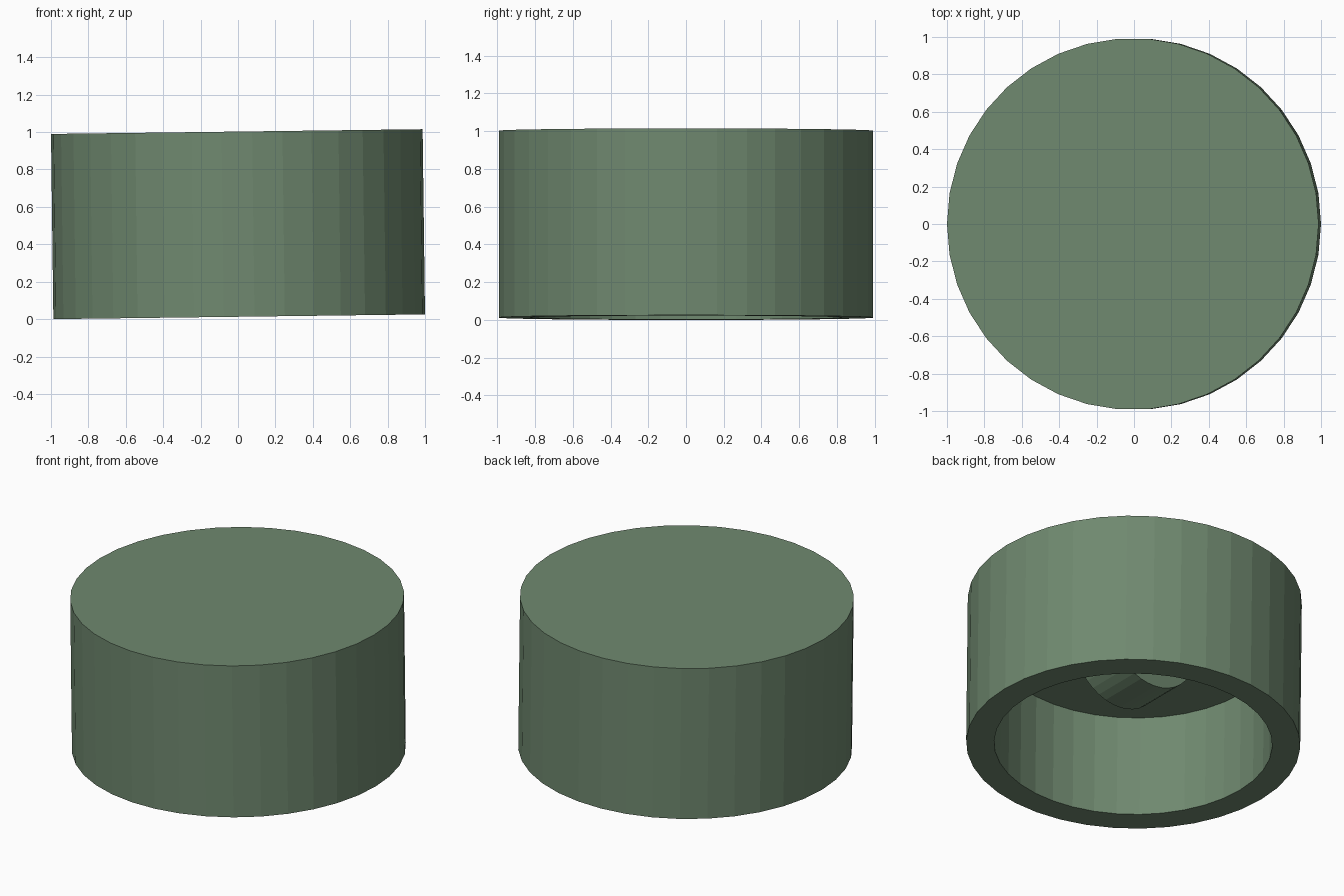
import bpy, bmesh, math

if "Cube" in bpy.data.objects:
    bpy.data.objects.remove(bpy.data.objects["Cube"])

R, R_IN, H, CEIL, SIDES = 0.9935, 0.827, 0.99, 0.665, 38
LUG_R, LUG_L = 0.33, 0.33
TILT = math.radians(-0.73)

green = bpy.data.materials.new("green")
green.diffuse_color = (0.16, 0.25, 0.16, 1)
green.use_nodes = True
green.node_tree.nodes["Principled BSDF"].inputs["Base Color"].default_value = green.diffuse_color


def add_part(name, bm):
    bmesh.ops.recalc_face_normals(bm, faces=bm.faces)
    mesh = bpy.data.meshes.new(name)
    bm.to_mesh(mesh)
    bm.free()
    mesh.materials.append(green)
    ob = bpy.data.objects.new(name, mesh)
    bpy.context.collection.objects.link(ob)
    # whole model leans very slightly to the left
    ob.rotation_euler.y = TILT
    ob.location = (-H / 2 * math.sin(TILT), 0, R * math.sin(-TILT))
    return ob


# Hollow cap: rings joined from the closed top, down the wall, up to the ceiling
bm = bmesh.new()
rings = []
for r, z in [(R, H), (R, 0), (R_IN, 0), (R_IN, CEIL)]:
    rings.append([bm.verts.new((r * math.cos(a), r * math.sin(a), z))
                  for a in (2 * math.pi * i / SIDES for i in range(SIDES))])
for upper, lower in zip(rings, rings[1:]):
    for i in range(SIDES):
        j = (i + 1) % SIDES
        bm.faces.new((upper[i], upper[j], lower[j], lower[i]))
bm.faces.new(rings[0])
bm.faces.new(rings[-1])
add_part("cap", bm)

# Half-round lug hanging from the ceiling inside the cap
bm = bmesh.new()
n = SIDES // 2
profile = [bm.verts.new((LUG_R * math.cos(math.pi * i / n), -LUG_L / 2,
                         CEIL - LUG_R * math.sin(math.pi * i / n)))
           for i in range(n + 1)]
face = bm.faces.new(profile)
ext = bmesh.ops.extrude_face_region(bm, geom=[face], use_keep_orig=True)
bmesh.ops.translate(bm, vec=(0, LUG_L, 0),
                    verts=[v for v in ext["geom"] if isinstance(v, bmesh.types.BMVert)])
add_part("inner_lug", bm)
